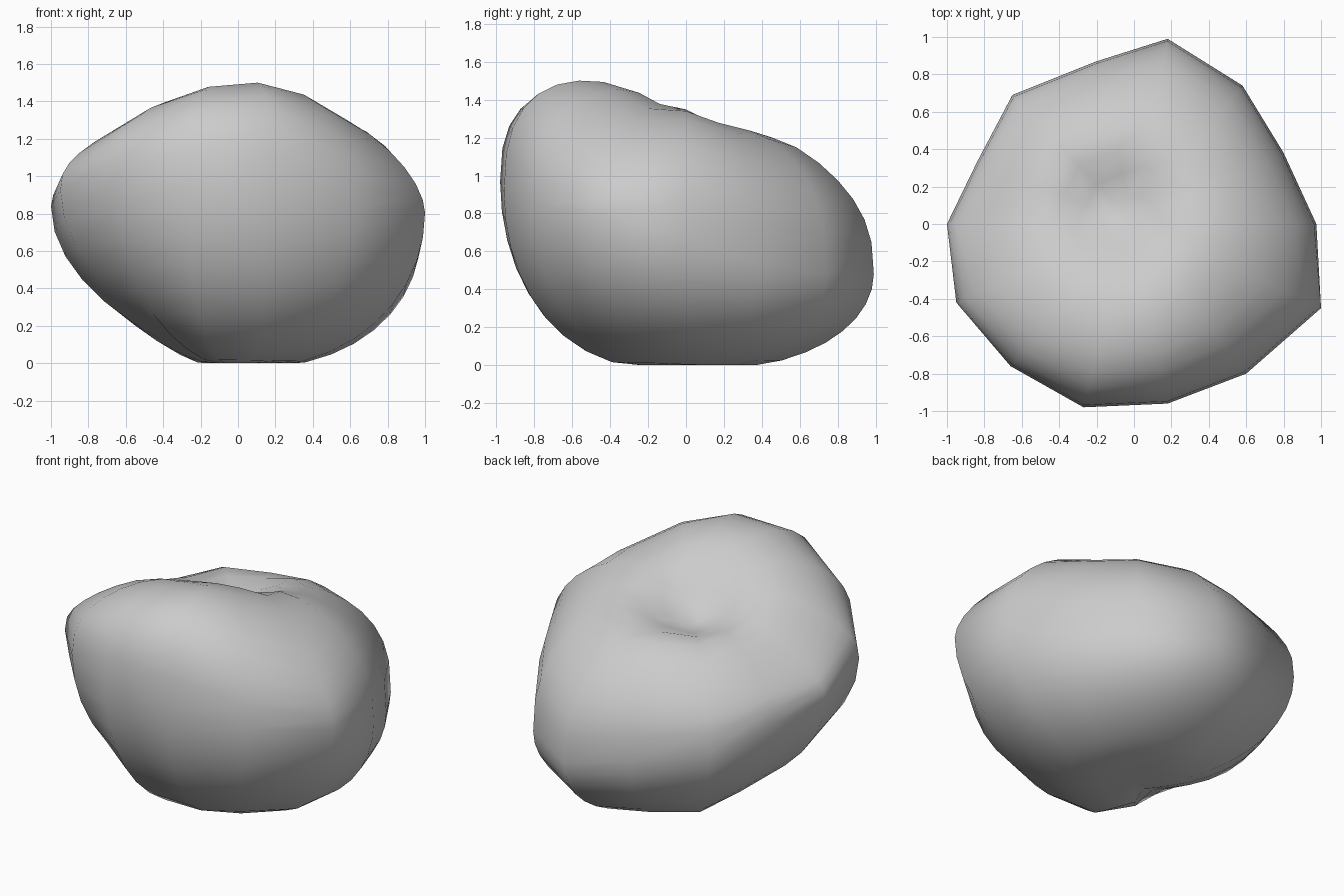
import bpy, bmesh, math

if "Cube" in bpy.data.objects:
    bpy.data.objects.remove(bpy.data.objects["Cube"])

# outline seen from above: 14 meridians (x, y, bottom undercut, top fullness)
OUTLINE = [(.975, 0, .85, 2.8), (.80, .38, .85, 2.9), (.58, .74, .85, 2.8), (.18, .99, .85, 2.6),
           (-.20, .87, .85, 2.7), (-.65, .69, .95, 2.9), (-.84, .33, 1.25, 3), (-1, 0, 1.6, 2.9),
           (-.95, -.42, 1.8, 2.8), (-.66, -.76, 1.1, 2.7), (-.27, -.98, .77, 2.6),
           (.18, -.96, .77, 2.6), (.60, -.80, .85, 2.2), (1, -.45, .9, 1.75)]
STEPS = 10


def bump(x, y, cx, cy, size):
    return math.exp(-((x - cx) ** 2 + (y - cy) ** 2) / (2 * size ** 2))


def top_height(x, y):
    # slanted top with a dimple, a cross hollow and a raised rear left
    z = 1.395 - .30 * y + .06 * x - .22 * (x - .14) ** 2
    z -= .20 * bump(x, y, -.12, .08, .2)
    z -= .04 * bump(0, y, 0, .15, .2)
    z += .07 * bump(x, y, -.45, .5, .28)
    return z


def meridian(x, y, undercut, full):
    # points from just off the bottom pole to just off the top pole
    belt = .72 - .22 * y - .12 * x + .12 * bump(x, y, 1, -.3, .3)
    pts = []
    for i in range(1, STEPS + 1):
        t = math.pi / 2 * i / STEPS
        r = math.sin(t) ** undercut
        pts.append((x * r, y * r, max(0, belt - (belt + .03) * math.cos(t))))
    for i in range(STEPS - 1, 0, -1):
        r = math.sin(math.pi / 2 * i / STEPS)
        h = (1 - r ** full) ** (1 / full)
        pts.append((x * r, y * r, belt + (top_height(x * r, y * r) - belt) * h))
    return pts


# boulder
bm = bmesh.new()
cols = [[bm.verts.new(p) for p in meridian(*o)] for o in OUTLINE]
bottom = bm.verts.new((0, 0, 0))
top = bm.verts.new((0, 0, top_height(0, 0)))
for a, b in zip(cols, cols[1:] + cols[:1]):
    bm.faces.new((bottom, b[0], a[0]))
    bm.faces.new((top, a[-1], b[-1]))
    for i in range(len(a) - 1):
        bm.faces.new((a[i], b[i], b[i + 1], a[i + 1]))
bmesh.ops.recalc_face_normals(bm, faces=bm.faces)
for f in bm.faces:
    f.smooth = True
mesh = bpy.data.meshes.new("boulder")
bm.to_mesh(mesh)
bm.free()
bpy.context.collection.objects.link(bpy.data.objects.new("boulder", mesh))
